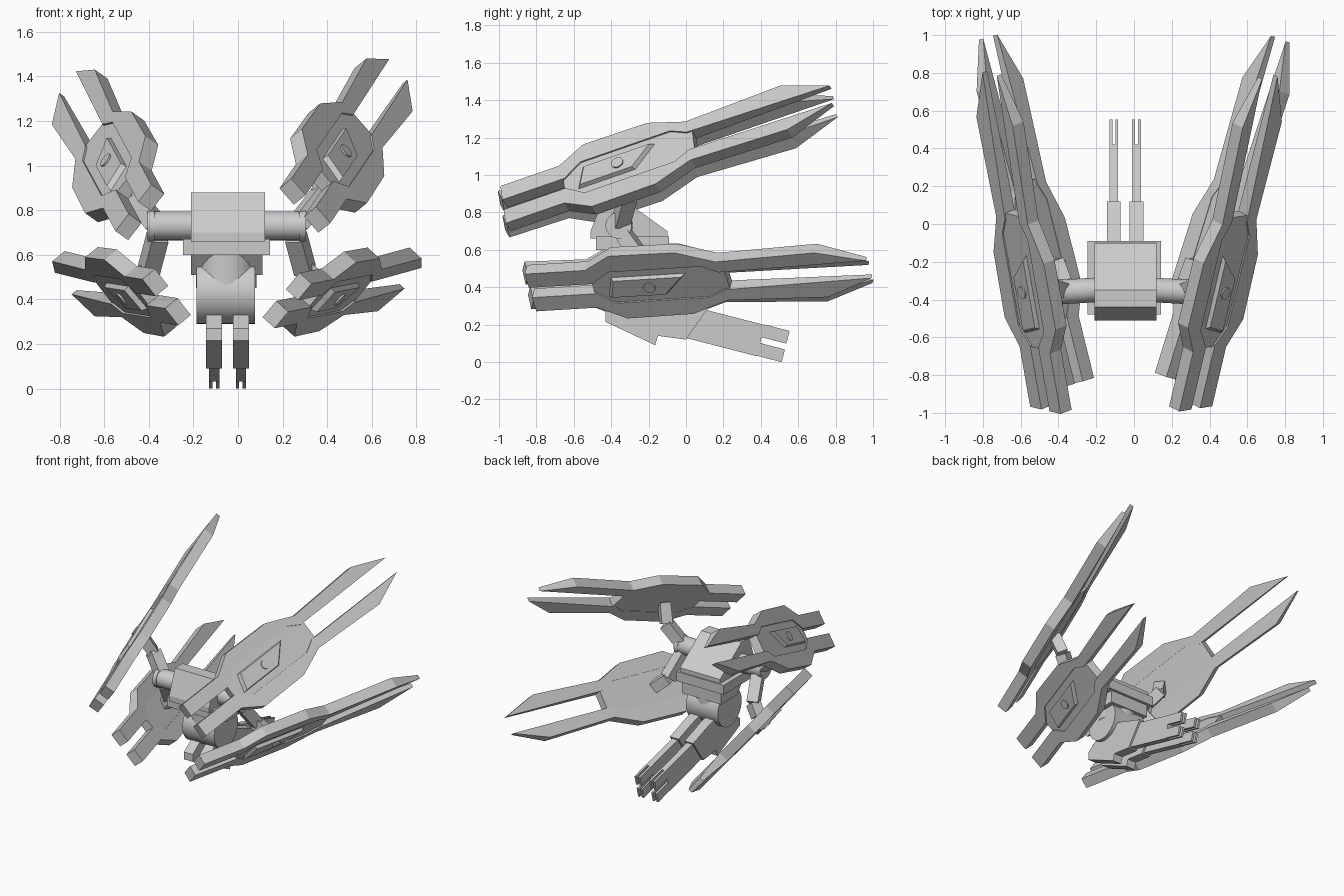
import bpy, bmesh, math
from mathutils import Vector, Matrix

if "Cube" in bpy.data.objects:
    bpy.data.objects.remove(bpy.data.objects["Cube"])

CX = -0.05  # centre line of the body


def add_mesh(name, bm, mat=Matrix()):
    bm.transform(mat)
    bmesh.ops.recalc_face_normals(bm, faces=bm.faces)
    me = bpy.data.meshes.new(name)
    bm.to_mesh(me)
    bm.free()
    ob = bpy.data.objects.new(name, me)
    bpy.context.collection.objects.link(ob)
    return ob


def prism(name, pts, a, b, mat=Matrix(), tip=None, top=1.0):
    """Extrude a 2D outline from height a to b; 'tip' thins one point, 'top' shrinks the cap."""
    bm = bmesh.new()
    c = sum((Vector(p) for p in pts), Vector((0, 0))) / len(pts)
    rings = []
    for h, s in ((a, 1.0), (b, top)):
        ring = []
        for i, p in enumerate(pts):
            q = c + (Vector(p) - c) * s
            ring.append(bm.verts.new((q.x, q.y, h * (0.4 if i == tip else 1))))
        rings.append(ring)
    lo, hi = rings
    bm.faces.new(lo)
    bm.faces.new(hi)
    n = len(pts)
    for i in range(n):
        j = (i + 1) % n
        bm.faces.new((lo[i], lo[j], hi[j], hi[i]))
    return add_mesh(name, bm, mat)


# maps a (y, z) profile extruded along x
SIDE = Matrix(((0, 0, 1, 0), (1, 0, 0, 0), (0, 1, 0, 0), (0, 0, 0, 1)))


def aim(p, q):
    p, q = Vector(p), Vector(q)
    rot = (q - p).to_track_quat('Z', 'Y').to_matrix().to_4x4()
    return Matrix.Translation((p + q) / 2) @ rot, (q - p).length


def bar(name, p, q, w, d):
    mat, length = aim(p, q)
    bm = bmesh.new()
    bmesh.ops.create_cube(bm, size=1)
    return add_mesh(name, bm, mat @ Matrix.Diagonal((w, d, length, 1)))


def rod(name, p, q, r, seg=32):
    mat, length = aim(p, q)
    bm = bmesh.new()
    bmesh.ops.create_cone(bm, cap_ends=True, segments=seg, radius1=r, radius2=r, depth=length)
    ob = add_mesh(name, bm, mat)
    for f in ob.data.polygons:
        f.use_smooth = len(f.vertices) == 4
    return ob


# wing binders: u runs along the length, v across, n outward
RAIL = [(0, .133), (.34, .133), (.49, .222), (.86, .218), (1.07, .137), (1.63, .158),
        (1.89, .062), (1.07, .062), (.98, .11), (.46, .11), (.36, .035), (0, .035)]
PLATE = [(.35, .07), (.45, .13), (1.0, .13), (1.1, .075),
         (1.1, -.075), (1.0, -.13), (.45, -.13), (.35, -.07)]
HATCH = [(.42, -.065), (.76, -.065), (.89, .065), (.46, .065)]


def wing(name, front, tip, up, side):
    f = Vector(front)
    u = (Vector(tip) - f).normalized()
    v = Vector(up)
    v = (v - u * v.dot(u)).normalized()
    n = u.cross(v)
    if n.x * side < 0:
        n, v = -n, -v
    mat = Matrix((u, v, n)).transposed().to_4x4()
    mat.translation = f
    for s, tag in ((1, "a"), (-1, "b")):
        prism(name + "_rail_" + tag, [(x, y * s) for x, y in RAIL], -.037, .037, mat, tip=6)
    prism(name + "_centre_plate", PLATE, -.034, .028, mat)
    flip = 1 if v.z > 0 else -1
    prism(name + "_hatch", [(x, y * flip) for x, y in HATCH], .02, .052, mat, top=.88)
    rod(name + "_hatch_button", mat @ Vector((.67, 0, .04)), mat @ Vector((.67, 0, .06)), .033, 20)
    return mat


wings = {
    "upper_right_wing": ((.30, -.965, .82), (.71, .785, 1.425), (-.657, -.105, .747), 1),
    "upper_left_wing": ((-.44, -.975, .79), (-.755, .81, 1.37), (.60, -.144, .77), -1),
    "lower_right_wing": ((.22, -.825, .395), (.775, .98, .505), (.62, -.236, .748), 1),
    "lower_left_wing": ((-.32, -.845, .41), (-.77, .98, .48), (-.60, -.2, .78), -1),
}
for name, (front, tip, up, s) in wings.items():
    mat = wing(name, front, tip, up, s)
    # jointed arm from the shoulder to the inner face of the wing
    if "upper" in name:
        root, elbow = (CX + s * .32, -.35, .74), (CX + s * .43, -.31, .88)
    else:
        root, elbow = (CX + s * .31, -.33, .68), (CX + s * .35, -.22, .53)
    end = mat @ Vector((.66, 0, -.03))
    bar(name + "_arm", root, elbow, .08, .08)
    bar(name + "_arm_link", elbow, end, .075, .075)

# shoulders
for s, tag in ((1, "right"), (-1, "left")):
    rod("shoulder_" + tag, (CX, -.34, .73), (CX + s * .34, -.36, .73), .065)
    rod("shoulder_collar_" + tag, (CX + s * .325, -.36, .73), (CX + s * .355, -.36, .73), .07)

# main block with sloping back, and the slab below it
prism("body_block", [(-.51, .66), (-.51, .70), (-.44, .88), (-.35, .88), (-.1, .70), (-.1, .66)],
      -.21, .12, SIDE)
prism("body_slab", [(-.48, .60), (-.48, .67), (-.09, .67), (-.09, .60)], -.247, .143, SIDE)
prism("body_underblock", [(-.30, .51), (-.38, .61), (-.11, .61), (-.11, .51)], -.21, .11, SIDE)

# turret neck and drum
rod("neck", (-.053, -.25, .45), (-.053, -.25, .61), .135)
rod("drum", (-.185, -.25, .43), (.077, -.25, .43), .14)

# twin guns: housing, barrel blade and four-way split muzzle
HOUSING = [(-.43, .27), (-.43, .215), (-.165, .09), (-.15, .14), (0, .12), (.12, .29),
           (-.08, .36), (-.25, .40)]
d = Vector((0, .97, -.25)).normalized()
h = Vector((0, .25, .97)).normalized()
for x, tag in ((-.107, "left"), (.013, "right")):
    prism("gun_housing_" + tag, HOUSING, x - .036, x + .036, SIDE)
    start = Vector((x, -.02, .22))
    split = Vector((x, .40, .117))
    mat = Matrix((Vector((1, 0, 0)), h, d)).transposed().to_4x4()

    def blade(name, centre, size):
        bm = bmesh.new()
        bmesh.ops.create_cube(bm, size=1)
        m = mat.copy()
        m.translation = centre
        add_mesh(name, bm, m @ Matrix.Diagonal((*size, 1)))

    blade("gun_barrel_" + tag, (start + split) / 2, (.046, .172, (split - start).length))
    for i in (-1, 1):
        for j in (-1, 1):
            c = split + d * .068 + h * (j * .051) + Vector((i * .0155, 0, 0))
            blade(f"gun_tine_{tag}_{i + j * 2}", c, (.015, .07, .138))
